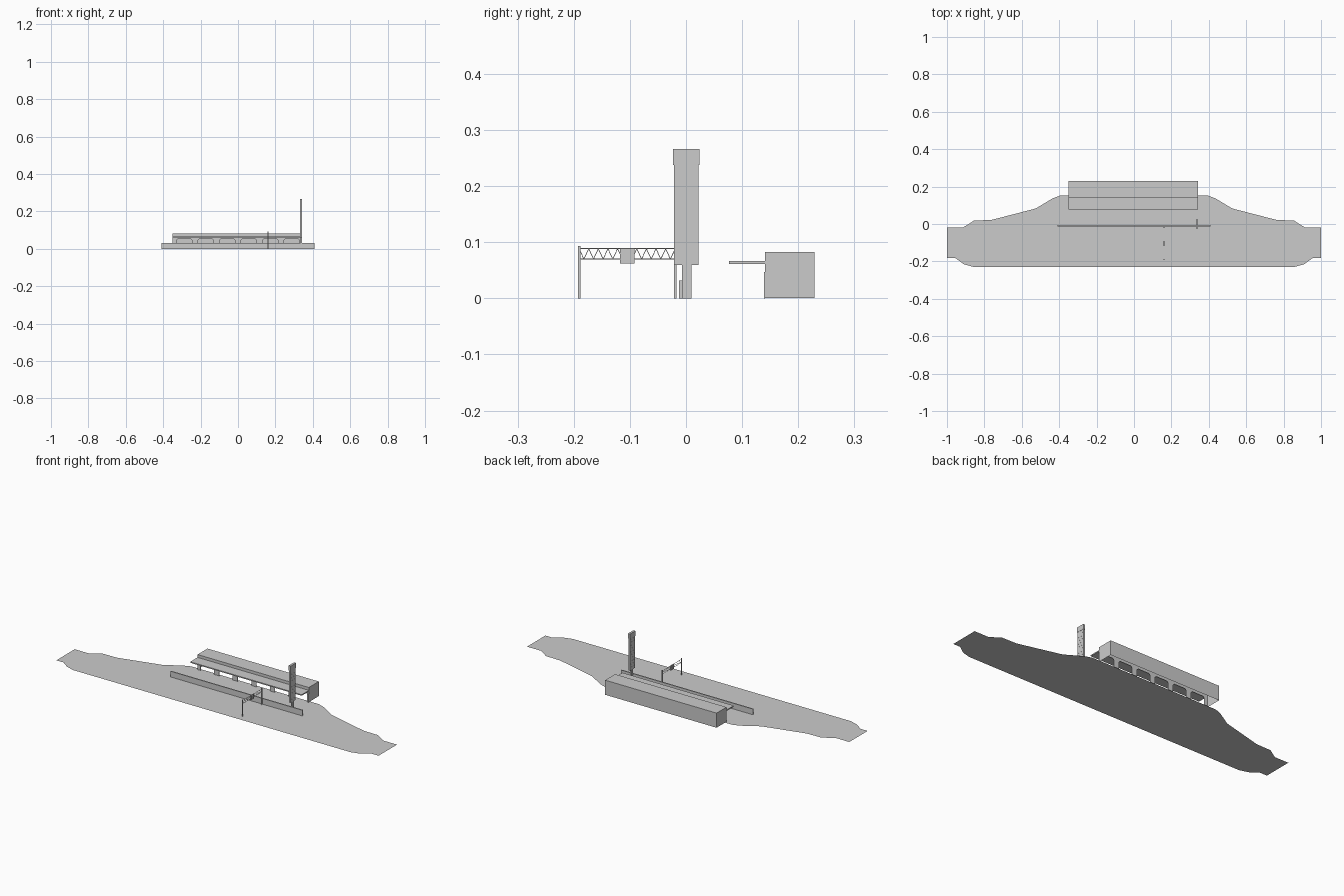
import bpy, bmesh, math
from mathutils import Vector

if "Cube" in bpy.data.objects:
    bpy.data.objects.remove(bpy.data.objects["Cube"])


def mesh_object(name, bm, recalc=True):
    if recalc:
        bmesh.ops.recalc_face_normals(bm, faces=bm.faces)
    me = bpy.data.meshes.new(name)
    bm.to_mesh(me)
    bm.free()
    ob = bpy.data.objects.new(name, me)
    bpy.context.collection.objects.link(ob)
    return ob


def add_box(bm, x0, x1, y0, y1, z0, z1):
    vs = bmesh.ops.create_cube(bm, size=1)["verts"]
    for v in vs:
        v.co = Vector(((x0 + x1) / 2 + v.co.x * (x1 - x0),
                       (y0 + y1) / 2 + v.co.y * (y1 - y0),
                       (z0 + z1) / 2 + v.co.z * (z1 - z0)))
    return vs


def boxes(name, items):
    bm = bmesh.new()
    for b in items:
        add_box(bm, *b)
    return mesh_object(name, bm)


def add_bar(bm, a, b, r):
    a, b = Vector(a), Vector(b)
    d = b - a
    vs = bmesh.ops.create_cone(bm, cap_ends=True, segments=6, radius1=r, radius2=r,
                               depth=d.length)["verts"]
    q = d.to_track_quat("Z", "Y")
    for v in vs:
        v.co = q @ v.co + (a + b) / 2


# Track surface: mirrored outline, one flat face
half = [(0.86, -0.229), (0.91, -0.215), (0.955, -0.182), (1, -0.182), (1, -0.019),
        (0.915, -0.019), (0.89, -0.004), (0.855, 0.019), (0.765, 0.021), (0.525, 0.083),
        (0.435, 0.137), (0.395, 0.152)]
bm = bmesh.new()
outline = half + [(-x, y) for x, y in reversed(half)]
bm.faces.new([bm.verts.new((x, y, 0)) for x, y in outline])
mesh_object("track_surface", bm, recalc=False)

# Pit building: shell open at the bottom, front wall with six garage openings
X0, X1, YF, YB, H = -0.35, 0.341, 0.141, 0.229, 0.083
centres = [-0.287 + 0.115 * i for i in range(6)]
W, TOP, CH = 0.042, 0.053, 0.008
bm = bmesh.new()
vs = add_box(bm, X0, X1, YF, YB, 0.001, H)
bm.normal_update()
gone = [f for f in bm.faces if f.normal.z < -0.9 or f.normal.y < -0.9]
bmesh.ops.delete(bm, geom=gone, context="FACES")
front = [(X1, 0.001), (X1, H), (X0, H), (X0, 0.001)]
for c in centres:
    front += [(c - W, 0.001), (c - W, TOP - CH), (c - W + CH, TOP),
              (c + W - CH, TOP), (c + W, TOP - CH), (c + W, 0.001)]
bm.faces.new([bm.verts.new((x, YF, z)) for x, z in front])
bmesh.ops.remove_doubles(bm, verts=bm.verts, dist=1e-5)
mesh_object("pit_building", bm)

# Thin pilasters between the garages
edges = [X0] + [v for c in centres for v in (c - W, c + W)] + [X1]
boxes("garage_pilasters", [(a, b, 0.139, YF, 0, 0.047)
                           for a, b in zip(edges[::2], edges[1::2])])

# Canopy over the garage fronts
boxes("canopy", [(X0, X1, 0.077, YF, 0.061, 0.067)])

# Pit wall
boxes("pit_wall", [(-0.41, 0.408, -0.0125, -0.0065, 0, 0.032)])

# Scoreboard tower with rows of display panels on both broad sides
TX = 0.337
boxes("tower_column", [(TX - 0.004, TX + 0.004, -0.007, 0.0095, 0, 0.06)])
boxes("tower_board", [(TX - 0.005, TX + 0.005, -0.0215, 0.0225, 0.059, 0.24)])
boxes("tower_cap", [(TX - 0.006, TX + 0.006, -0.0235, 0.024, 0.238, 0.266)])
panels = []
for s in (-1, 1):
    xa, xb = sorted((TX + s * 0.005, TX + s * 0.0057))
    for i in range(10):
        z = 0.064 + i * 0.0175
        for ya, yb in ((-0.018, -0.001), (0.002, 0.019)):
            panels.append((xa, xb, ya, yb, z, z + 0.012))
boxes("tower_panels", panels)

# Start gantry: posts, zigzag truss and light housing
GX = 0.161
YA, YZ = -0.1905, -0.0192
boxes("gantry_posts", [(GX - 0.0024, GX + 0.0024, y - 0.0024, y + 0.0024, 0, 0.093)
                       for y in (YA, YZ)])
bm = bmesh.new()
for z in (0.07, 0.0885):
    add_bar(bm, (GX, YA, z), (GX, YZ, z), 0.0008)
N = 20
for i in range(N):
    pts = [(GX, YA + (YZ - YA) * k / N, 0.07 if k % 2 else 0.0885) for k in (i, i + 1)]
    add_bar(bm, *pts, 0.0006)
mesh_object("gantry_truss", bm)
boxes("light_board", [(GX - 0.001, GX + 0.001, -0.118, -0.092, 0.0625, 0.089)])
boxes("light_columns", [(GX - 0.0025, GX + 0.0025, -0.118 + i * 0.0054, -0.1136 + i * 0.0054,
                         0.0625, 0.089) for i in range(5)])
bm = bmesh.new()
for i in range(5):
    for z in (0.067, 0.073, 0.079, 0.085):
        y = -0.1158 + i * 0.0054
        add_bar(bm, (GX - 0.003, y, z), (GX + 0.003, y, z), 0.0016)
mesh_object("signal_lamps", bm)
